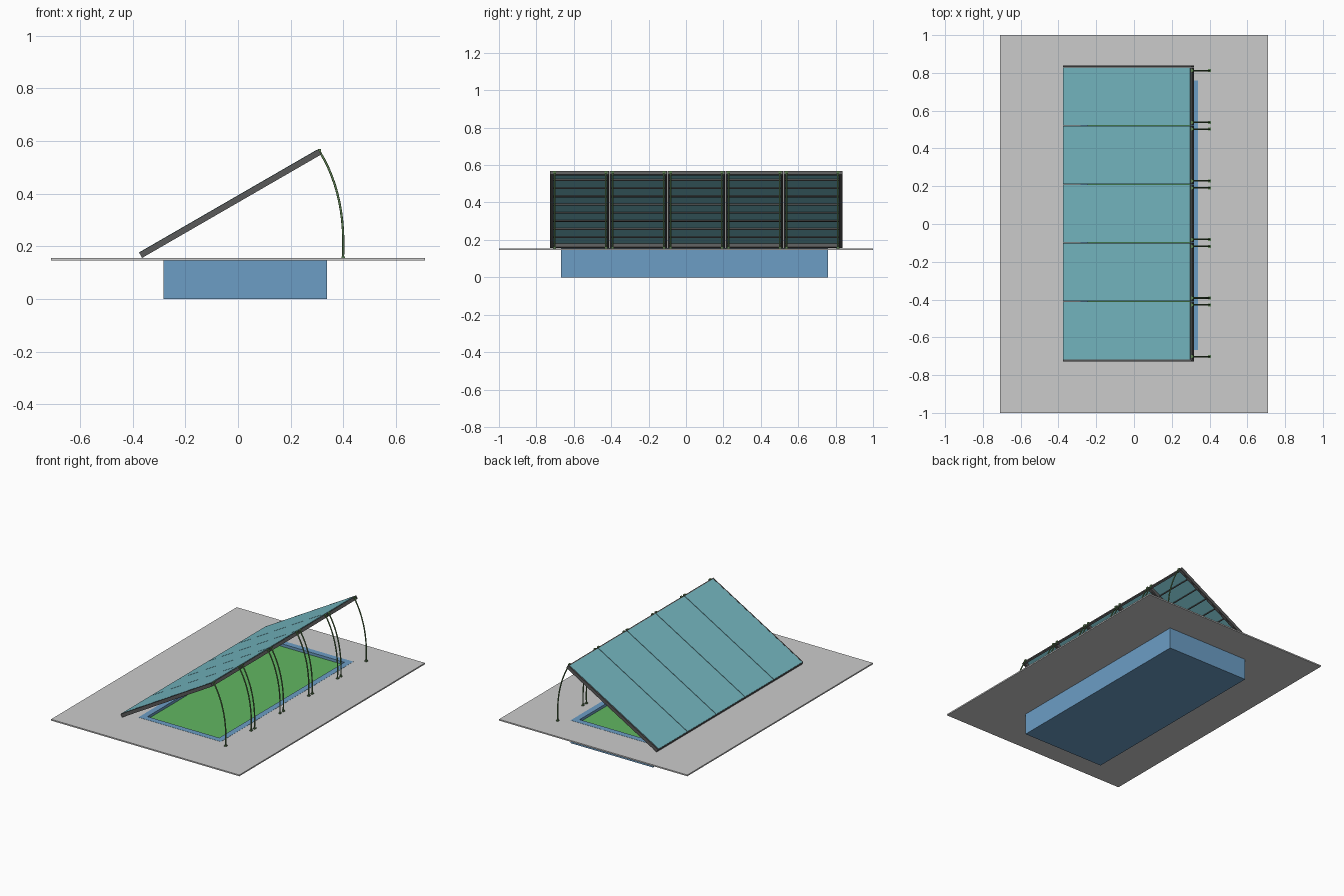
import bpy, bmesh
from math import radians
from mathutils import Matrix, Vector

if "Cube" in bpy.data.objects:
    bpy.data.objects.remove(bpy.data.objects["Cube"])


def material(name, rgb):
    m = bpy.data.materials.new(name)
    m.diffuse_color = (*rgb, 1)
    m.use_nodes = True
    m.node_tree.nodes["Principled BSDF"].inputs["Base Color"].default_value = m.diffuse_color
    return m


BLUE = material("pool_blue", (0.15, 0.34, 0.56))
GREEN = material("water_green", (0.12, 0.47, 0.12))
TEAL = material("panel_teal", (0.18, 0.48, 0.54))
DARK = material("frame_dark", (0.10, 0.10, 0.10))
OLIVE = material("leg_olive", (0.12, 0.24, 0.09))


def finish(name, bm, mat=None, matrix=None):
    bmesh.ops.recalc_face_normals(bm, faces=bm.faces)
    me = bpy.data.meshes.new(name)
    bm.to_mesh(me)
    bm.free()
    ob = bpy.data.objects.new(name, me)
    bpy.context.collection.objects.link(ob)
    if matrix:
        ob.matrix_world = matrix
    if mat:
        me.materials.append(mat)
    return ob


def add_box(bm, x, y, z):
    """Box from (low, high) pairs on each axis."""
    size = Vector((x[1] - x[0], y[1] - y[0], z[1] - z[0]))
    mid = Vector((sum(x), sum(y), sum(z))) / 2
    bmesh.ops.create_cube(bm, size=1, matrix=Matrix.Translation(mid) @ Matrix.Diagonal((*size, 1)))


def add_ring(bm, outer, inner, z):
    """Rectangular ring; outer and inner are (x0, x1, y0, y1)."""
    loops = []
    for (x0, x1, y0, y1) in (outer, inner):
        for h in z:
            loops.append([bm.verts.new((*p, h)) for p in ((x0, y0), (x1, y0), (x1, y1), (x0, y1))])
    ob, ot, ib, it = loops
    for a, b in ((ob, ot), (ot, it), (it, ib), (ib, ob)):
        for i in range(4):
            j = (i + 1) % 4
            bm.faces.new((a[i], a[j], b[j], b[i]))


# Paved deck around the pool
POOL = (-0.283, 0.338, -0.668, 0.76)
INNER = (-0.243, 0.298, -0.628, 0.72)
bm = bmesh.new()
add_ring(bm, (-0.71, 0.71, -1, 1), POOL, (0.146, 0.155))
finish("deck", bm)

# Pool basin and water
bm = bmesh.new()
add_ring(bm, POOL, INNER, (0, 0.156))
finish("pool_walls", bm, BLUE)
bm = bmesh.new()
add_box(bm, INNER[:2], INNER[2:], (0, 0.012))
finish("pool_floor", bm, BLUE)
bm = bmesh.new()
bmesh.ops.create_grid(bm, x_segments=1, y_segments=1, size=0.5, matrix=
                      Matrix.Translation(((INNER[0] + INNER[1]) / 2, (INNER[2] + INNER[3]) / 2, 0.138)) @
                      Matrix.Diagonal((INNER[1] - INNER[0], INNER[3] - INNER[2], 1, 1)))
finish("water", bm, GREEN)

# Tilted roof: local x runs up the slope
TILT = Matrix.Translation((-0.03, 0, 0.363)) @ Matrix.Rotation(radians(-30), 4, 'Y')
H, T = 0.393, 0.012
Y0, BAY = -0.72, 0.31


def make_leg(name, y):
    """Curved leg with a foot plate and a top clip."""
    cu = bpy.data.curves.new(name, 'CURVE')
    cu.dimensions = '3D'
    cu.bevel_depth = 0.0042
    cu.bevel_resolution = 2
    cu.resolution_u = 12
    sp = cu.splines.new('BEZIER')
    sp.bezier_points.add(1)
    ends = (((0.309, 0.562), (0.29, 0.60), (0.385, 0.44)),
            ((0.399, 0.157), (0.406, 0.30), (0.395, 0.10)))
    for p, (co, left, right) in zip(sp.bezier_points, ends):
        p.co = (co[0], y, co[1])
        p.handle_left = (left[0], y, left[1])
        p.handle_right = (right[0], y, right[1])
    cu.materials.append(OLIVE)
    bpy.context.collection.objects.link(bpy.data.objects.new(name, cu))
    b = bmesh.new()
    add_box(b, (0.393, 0.407), (y - 0.008, y + 0.008), (0.155, 0.161))
    add_box(b, (0.303, 0.315), (y - 0.008, y + 0.008), (0.555, 0.569))
    finish(name + "_foot", b, OLIVE)


for i in range(5):
    a, b = Y0 + i * BAY, Y0 + (i + 1) * BAY
    a, b = a + 0.0012, b - 0.0012

    # Bay frame with its purlins
    bm = bmesh.new()
    add_ring(bm, (-H, H, a, b), (-H + 0.012, H - 0.012, a + 0.011, b - 0.011), (-T, T - 0.003))
    finish(f"bay_frame_{i}", bm, DARK, TILT)
    bm = bmesh.new()
    for k in range(1, 9):
        u = -H + 2 * H * k / 9
        add_box(bm, (u - 0.003, u + 0.003), (a + 0.011, b - 0.011), (0.001, T - 0.003))
    finish(f"bay_purlins_{i}", bm, DARK, TILT)

    # Translucent-looking sheet on top
    bm = bmesh.new()
    add_box(bm, (-H + 0.002, H - 0.008), (a + 0.001, b - 0.001), (T - 0.003, T))
    finish(f"roof_sheet_{i}", bm, TEAL, TILT)

    make_leg(f"leg_{i}_front", a + 0.017)
    make_leg(f"leg_{i}_back", b - 0.017)

# Trim rails on both gable ends
for name, y in (("front", Y0 - 0.004), ("back", Y0 + 5 * BAY + 0.004)):
    bm = bmesh.new()
    add_box(bm, (-H, H), (y - 0.004, y + 0.004), (-T, T - 0.001))
    finish(f"end_trim_{name}", bm, DARK, TILT)
